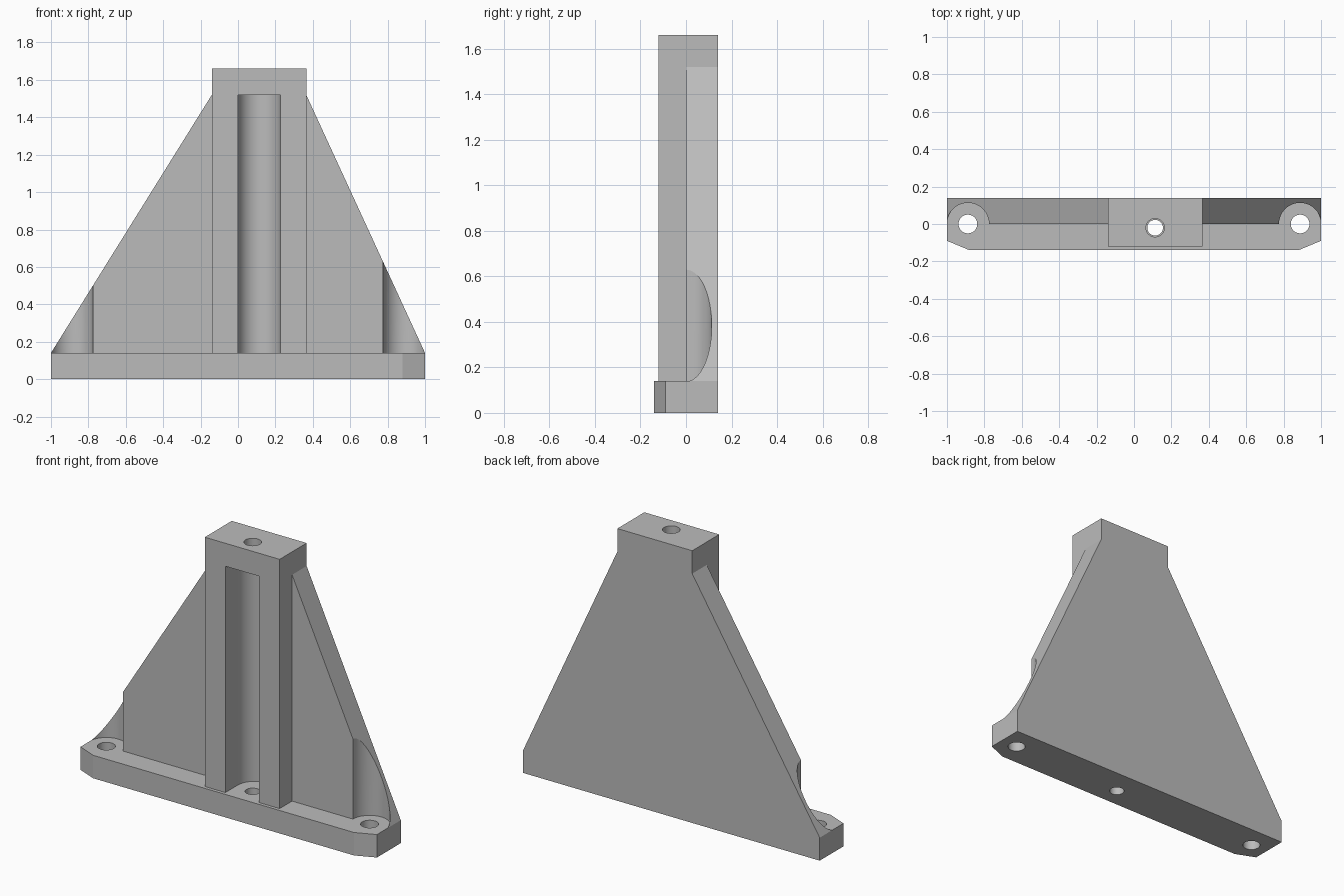
import bpy, bmesh, math
from mathutils import Vector

cube = bpy.data.objects.get("Cube")
if cube:
    bpy.data.objects.remove(cube, do_unlink=True)

BASE_TOP, SHOULDER, TOP = 0.14, 1.52, 1.66
BACK = 0.14
MID_X = 0.113          # column centre
LUG_X, LUG_R = 0.888, 0.113

grey = bpy.data.materials.new("plain grey")
grey.use_nodes = True
colour = (0.5, 0.5, 0.5, 1)
grey.diffuse_color = colour
grey.node_tree.nodes["Principled BSDF"].inputs["Base Color"].default_value = colour


def prism(name, outline, push):
    """Extrude a closed 3D outline along a vector."""
    bm = bmesh.new()
    face = bm.faces.new([bm.verts.new(p) for p in outline])
    new = bmesh.ops.extrude_face_region(bm, geom=[face])["geom"]
    bmesh.ops.translate(bm, vec=Vector(push),
                        verts=[v for v in new if isinstance(v, bmesh.types.BMVert)])
    bmesh.ops.recalc_face_normals(bm, faces=bm.faces)
    mesh = bpy.data.meshes.new(name)
    bm.to_mesh(mesh)
    bm.free()
    mesh.materials.append(grey)
    obj = bpy.data.objects.new(name, mesh)
    bpy.context.collection.objects.link(obj)
    return obj


def upright(name, points, low, high):
    return prism(name, [(x, y, low) for x, y in points], (0, 0, high - low))


def arc(x, y, r, start=0, end=360, steps=64):
    count = steps if end - start == 360 else steps + 1
    angles = [math.radians(start + (end - start) * i / steps) for i in range(count)]
    return [(x + r * math.cos(a), y + r * math.sin(a)) for a in angles]


def combine(body, tool, operation):
    mod = body.modifiers.new(operation, "BOOLEAN")
    mod.operation, mod.solver, mod.object = operation, "EXACT", tool
    bpy.context.view_layer.objects.active = body
    bpy.ops.object.modifier_apply(modifier=mod.name)
    bpy.data.objects.remove(tool, do_unlink=True)


# foot plate with clipped front corners
body = upright("bracket", [(-1, BACK), (-1, -0.09), (-0.88, -0.14),
                           (0.88, -0.14), (1, -0.09), (1, BACK)], 0, BASE_TOP)

# tapering back wall
wall = prism("back_wall", [(-1, 0, BASE_TOP), (-0.14, 0, SHOULDER),
                           (0.365, 0, SHOULDER), (1, 0, BASE_TOP)], (0, BACK, 0))

# rounded pockets above the outer bolt holes
for x in (-LUG_X, LUG_X):
    combine(wall, upright("pocket", arc(x, 0, LUG_R), 0, 1), "DIFFERENCE")
combine(body, wall, "UNION")

# central column
combine(body, upright("column", [(-0.14, -0.12), (0.365, -0.12),
                                 (0.365, BACK), (-0.14, BACK)], BASE_TOP, TOP), "UNION")

# round-backed slot in the column
r = 0.114
slot = arc(MID_X, 0, r, 0, 180, 32) + [(MID_X - r, -0.3), (MID_X + r, -0.3)]
combine(body, upright("slot", slot, BASE_TOP, SHOULDER), "DIFFERENCE")

# bolt holes through the foot, and the hole through the column cap
for x, y, radius, low, high in ((-LUG_X, 0, 0.05, -1, 0.3), (LUG_X, 0, 0.05, -1, 0.3),
                                (MID_X, -0.02, 0.042, -1, 0.3),
                                (MID_X, -0.02, 0.049, 1.4, 2)):
    combine(body, upright("hole", arc(x, y, radius, steps=48), low, high), "DIFFERENCE")

# smooth the round walls, keep edges crisp
bpy.ops.object.select_all(action="DESELECT")
body.select_set(True)
bpy.context.view_layer.objects.active = body
bpy.ops.object.shade_smooth_by_angle(angle=math.radians(20))
